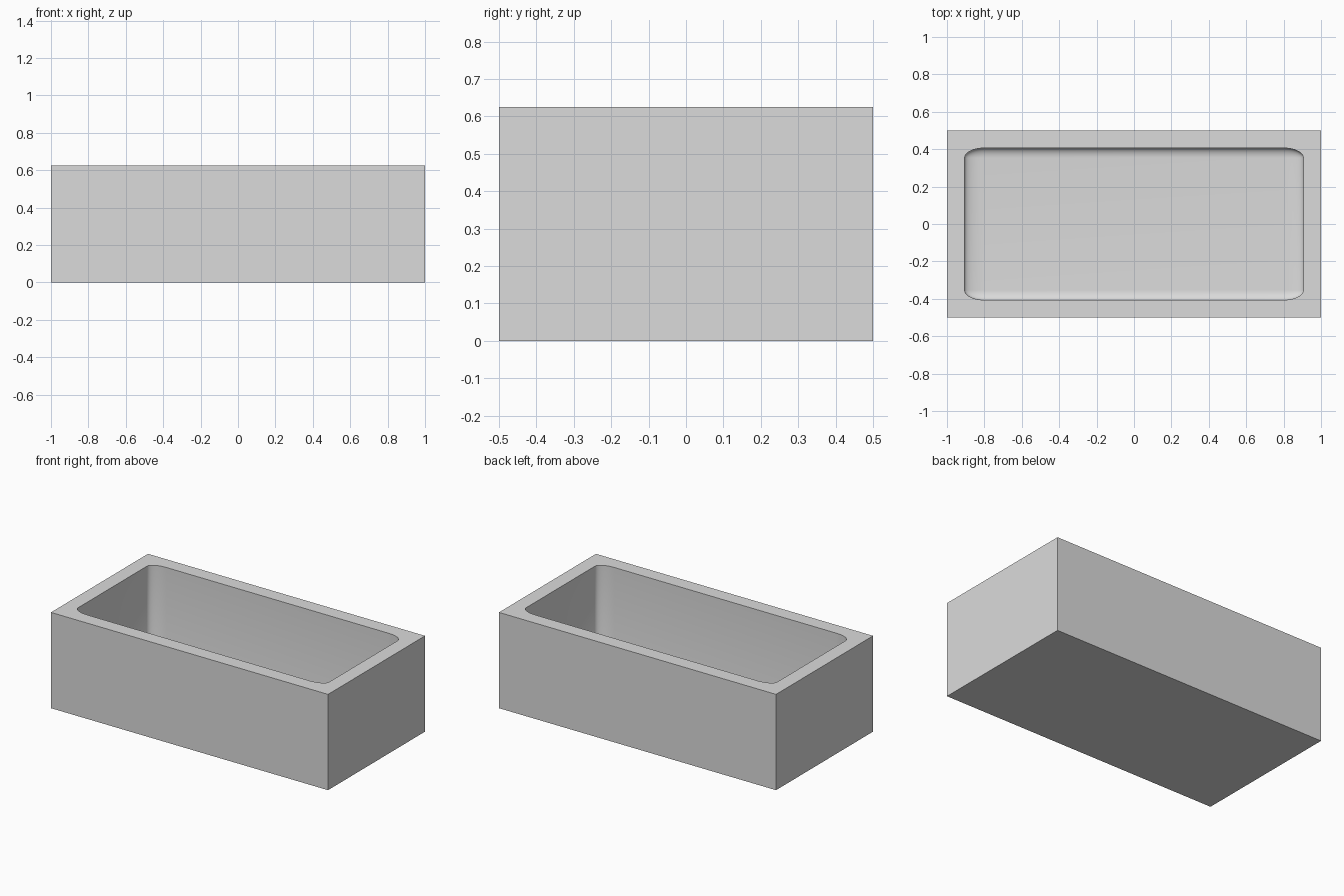
import bpy, bmesh, math

if "Cube" in bpy.data.objects:
    bpy.data.objects.remove(bpy.data.objects["Cube"])

HX, HY, H = 1.0, 0.5, 0.625      # outer half sizes and height
IX, IY = 0.906, 0.406            # cavity half sizes at the rim
RX, RY, RZ = 0.105, 0.053, 0.033 # stretched cavity rounding
FLOOR = 0.125                    # cavity floor height
SEG = 8
SIGNS = [(1, 1), (-1, 1), (-1, -1), (1, -1)]

bm = bmesh.new()


def cavity_ring(scale, z):
    ring = []
    for k, (sx, sy) in enumerate(SIGNS):
        for i in range(SEG + 1):
            a = math.pi / 2 * (k + i / SEG)
            ring.append(bm.verts.new((sx * (IX - RX) + scale * RX * math.cos(a),
                                      sy * (IY - RY) + scale * RY * math.sin(a), z)))
    return ring


# outer box: bottom and four sides
low = [bm.verts.new((sx * HX, sy * HY, 0)) for sx, sy in SIGNS]
top = [bm.verts.new((sx * HX, sy * HY, H)) for sx, sy in SIGNS]
bm.faces.new(low)
for i in range(4):
    j = (i + 1) % 4
    bm.faces.new((low[i], low[j], top[j], top[i]))

# cavity: straight walls, then a rounded edge into the floor
rings = [cavity_ring(1, H)]
for s in range(8):
    a = math.pi / 2 * s / 8
    rings.append(cavity_ring(math.cos(a), FLOOR + RZ * (1 - math.sin(a))))
n = len(rings[0])
for r0, r1 in zip(rings, rings[1:]):
    for i in range(n):
        j = (i + 1) % n
        bm.faces.new((r0[i], r0[j], r1[j], r1[i]))

# floor: centre rectangle, corner fans and side strips
inner = [bm.verts.new((sx * (IX - RX), sy * (IY - RY), FLOOR)) for sx, sy in SIGNS]
bm.faces.new(inner)


def fill_between(corners, ring):
    for c in range(4):
        base = c * (SEG + 1)
        for i in range(SEG):
            bm.faces.new((corners[c], ring[base + i], ring[base + i + 1]))
        bm.faces.new((corners[c], ring[base + SEG], ring[(base + SEG + 1) % n],
                      corners[(c + 1) % 4]))


fill_between(inner, rings[-1])
# flat rim
fill_between(top, rings[0])

bmesh.ops.recalc_face_normals(bm, faces=bm.faces)
mesh = bpy.data.meshes.new("trough")
bm.to_mesh(mesh)
bm.free()
trough = bpy.data.objects.new("trough", mesh)
bpy.context.collection.objects.link(trough)

mat = bpy.data.materials.new("light_grey")
mat.diffuse_color = (0.71, 0.71, 0.71, 1)
mat.use_nodes = True
mat.node_tree.nodes["Principled BSDF"].inputs["Base Color"].default_value = mat.diffuse_color
mesh.materials.append(mat)

bpy.context.view_layer.objects.active = trough
trough.select_set(True)
bpy.ops.object.shade_smooth_by_angle(angle=math.radians(35))
